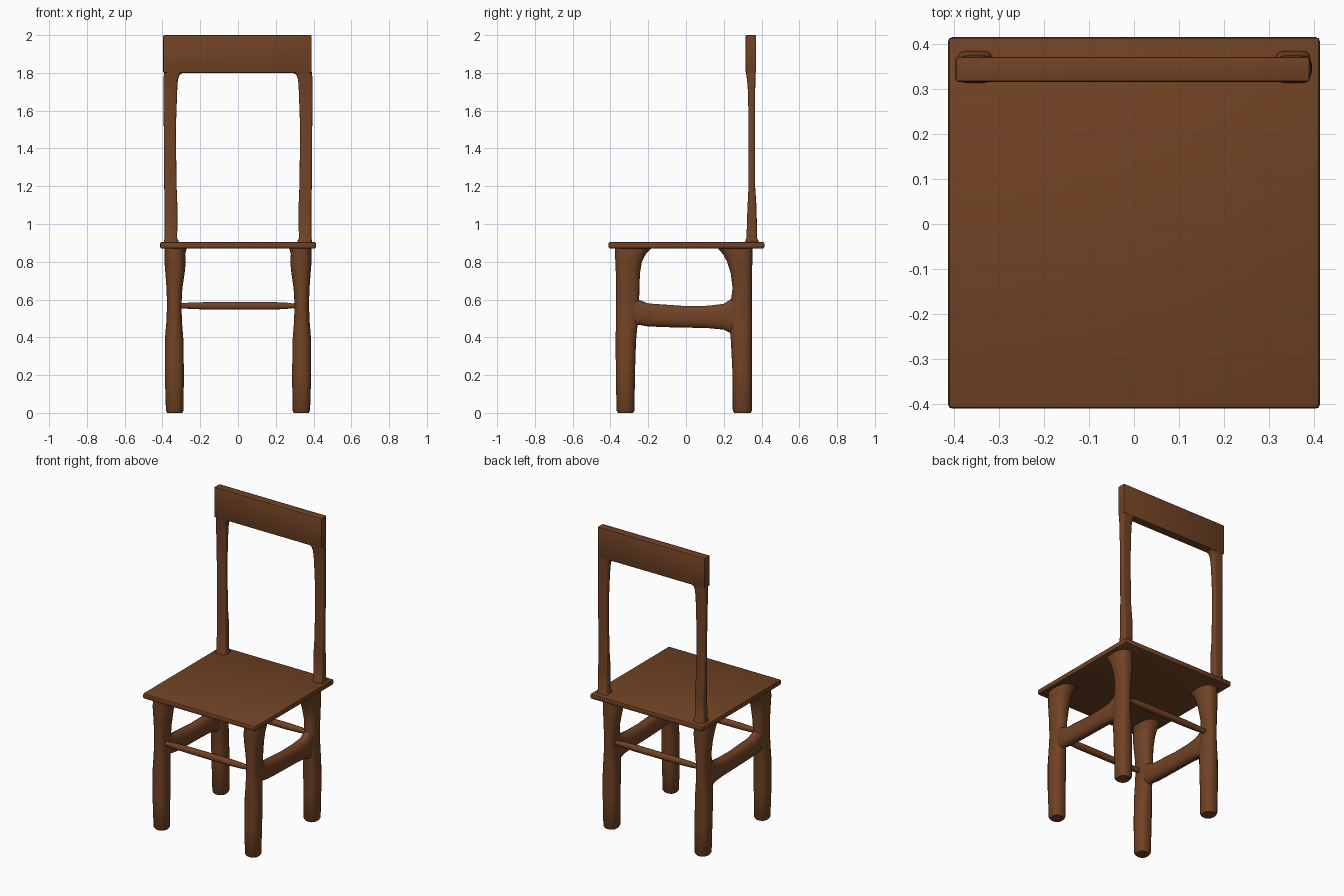
import bpy, bmesh, math

wood = bpy.data.materials.new("brown_wood")
wood.diffuse_color = (0.165, 0.055, 0.018, 1)


def finish(name, bm, angle=40, mirror=False):
    bmesh.ops.recalc_face_normals(bm, faces=bm.faces)
    me = bpy.data.meshes.new(name)
    bm.to_mesh(me)
    bm.free()
    for p in me.polygons:
        p.use_smooth = True
    me.set_sharp_from_angle(angle=math.radians(angle))
    me.materials.append(wood)
    ob = bpy.data.objects.new(name, me)
    bpy.context.collection.objects.link(ob)
    if mirror:
        ob.modifiers.new("mirror", 'MIRROR').use_mirror_merge = False
    return ob


def loft(name, axis, sections, power=2.4, n=20, mirror=False):
    """Rounded sections (t, a0, a1, b0, b1) skinned along one axis."""
    place = {'x': lambda t, a, b: (t, a, b),
             'y': lambda t, a, b: (a, t, b),
             'z': lambda t, a, b: (a, b, t)}[axis]
    bm = bmesh.new()
    rings = []
    for t, a0, a1, b0, b1 in sections:
        ring = []
        for i in range(n):
            ang = 2 * math.pi * (i + 0.5) / n
            c, s = math.cos(ang), math.sin(ang)
            u = math.copysign(abs(c) ** (2 / power), c)
            v = math.copysign(abs(s) ** (2 / power), s)
            ring.append(bm.verts.new(place(t, (a0 + a1) / 2 + u * (a1 - a0) / 2,
                                           (b0 + b1) / 2 + v * (b1 - b0) / 2)))
        rings.append(ring)
    for r, q in zip(rings, rings[1:]):
        for i in range(n):
            j = (i + 1) % n
            bm.faces.new((r[i], r[j], q[j], q[i]))
    bm.faces.new(rings[0])
    bm.faces.new(rings[-1])
    return finish(name, bm, mirror=mirror)


def slab(name, lo, hi, bevel):
    bm = bmesh.new()
    bmesh.ops.create_cube(bm, size=1)
    for v in bm.verts:
        v.co = [l + (c + 0.5) * (h - l) for c, l, h in zip(v.co, lo, hi)]
    bmesh.ops.bevel(bm, geom=bm.edges[:], offset=bevel, segments=2,
                    profile=0.5, affect='EDGES')
    return finish(name, bm, 30)


# Seat and top rail
slab("seat", (-0.413, -0.41, 0.87), (0.413, 0.415, 0.905), 0.009)
slab("top_rail", (-0.396, 0.316, 1.80), (0.39, 0.371, 2.0), 0.005)

# Legs: waisted at stretcher height, flared under the seat
loft("front_legs", 'z', [
    (0.0, 0.295, 0.375, -0.36, -0.28), (0.012, 0.288, 0.382, -0.368, -0.272),
    (0.2, 0.286, 0.388, -0.372, -0.27), (0.38, 0.288, 0.388, -0.373, -0.264),
    (0.48, 0.296, 0.38, -0.372, -0.255), (0.57, 0.299, 0.376, -0.37, -0.248),
    (0.66, 0.294, 0.379, -0.37, -0.246), (0.74, 0.282, 0.385, -0.372, -0.243),
    (0.8, 0.276, 0.39, -0.375, -0.233), (0.84, 0.279, 0.39, -0.376, -0.212),
    (0.875, 0.27, 0.39, -0.376, -0.18)], mirror=True)
loft("back_legs", 'z', [
    (0.0, 0.295, 0.375, 0.255, 0.343), (0.012, 0.288, 0.382, 0.247, 0.35),
    (0.2, 0.286, 0.388, 0.246, 0.35), (0.38, 0.288, 0.388, 0.237, 0.35),
    (0.48, 0.296, 0.38, 0.228, 0.35), (0.57, 0.299, 0.376, 0.234, 0.349),
    (0.66, 0.294, 0.379, 0.246, 0.349), (0.74, 0.282, 0.385, 0.236, 0.35),
    (0.8, 0.276, 0.39, 0.217, 0.352), (0.84, 0.279, 0.39, 0.195, 0.352),
    (0.875, 0.27, 0.39, 0.165, 0.352)], mirror=True)

# Heavy side stretchers, spreading where they meet the legs
loft("side_stretchers", 'y', [
    (-0.3, 0.305, 0.372, 0.44, 0.64), (-0.25, 0.3, 0.374, 0.465, 0.6),
    (-0.2, 0.3, 0.374, 0.457, 0.58), (-0.1, 0.3, 0.374, 0.453, 0.573),
    (0.0, 0.3, 0.374, 0.451, 0.566), (0.12, 0.3, 0.374, 0.448, 0.568),
    (0.2, 0.3, 0.374, 0.44, 0.578), (0.24, 0.3, 0.374, 0.42, 0.605),
    (0.29, 0.305, 0.372, 0.38, 0.65)], mirror=True)

# Thin front and back rungs with tapered ends
for name, y in (("front_rung", -0.318), ("back_rung", 0.3)):
    profile = [(-0.32, 0.02), (-0.29, 0.014), (-0.25, 0.018), (-0.15, 0.02),
               (0.15, 0.021), (0.25, 0.018), (0.29, 0.013), (0.32, 0.02)]
    loft(name, 'x', [(x, y - r, y + r, 0.567 - r, 0.567 + r)
                     for x, r in profile], n=12)

# Back posts: squarish, footed at the seat and filleted into the rail
loft("back_posts", 'z', [
    (0.89, 0.315, 0.392, 0.312, 0.386), (0.912, 0.315, 0.392, 0.314, 0.384),
    (0.925, 0.322, 0.388, 0.32, 0.376), (1.08, 0.32, 0.388, 0.325, 0.374),
    (1.2, 0.325, 0.391, 0.331, 0.366), (1.5, 0.329, 0.393, 0.332, 0.366),
    (1.7, 0.322, 0.395, 0.328, 0.366), (1.765, 0.318, 0.394, 0.323, 0.368),
    (1.79, 0.308, 0.393, 0.319, 0.369), (1.805, 0.285, 0.392, 0.318, 0.369)],
    power=5, n=24, mirror=True)
